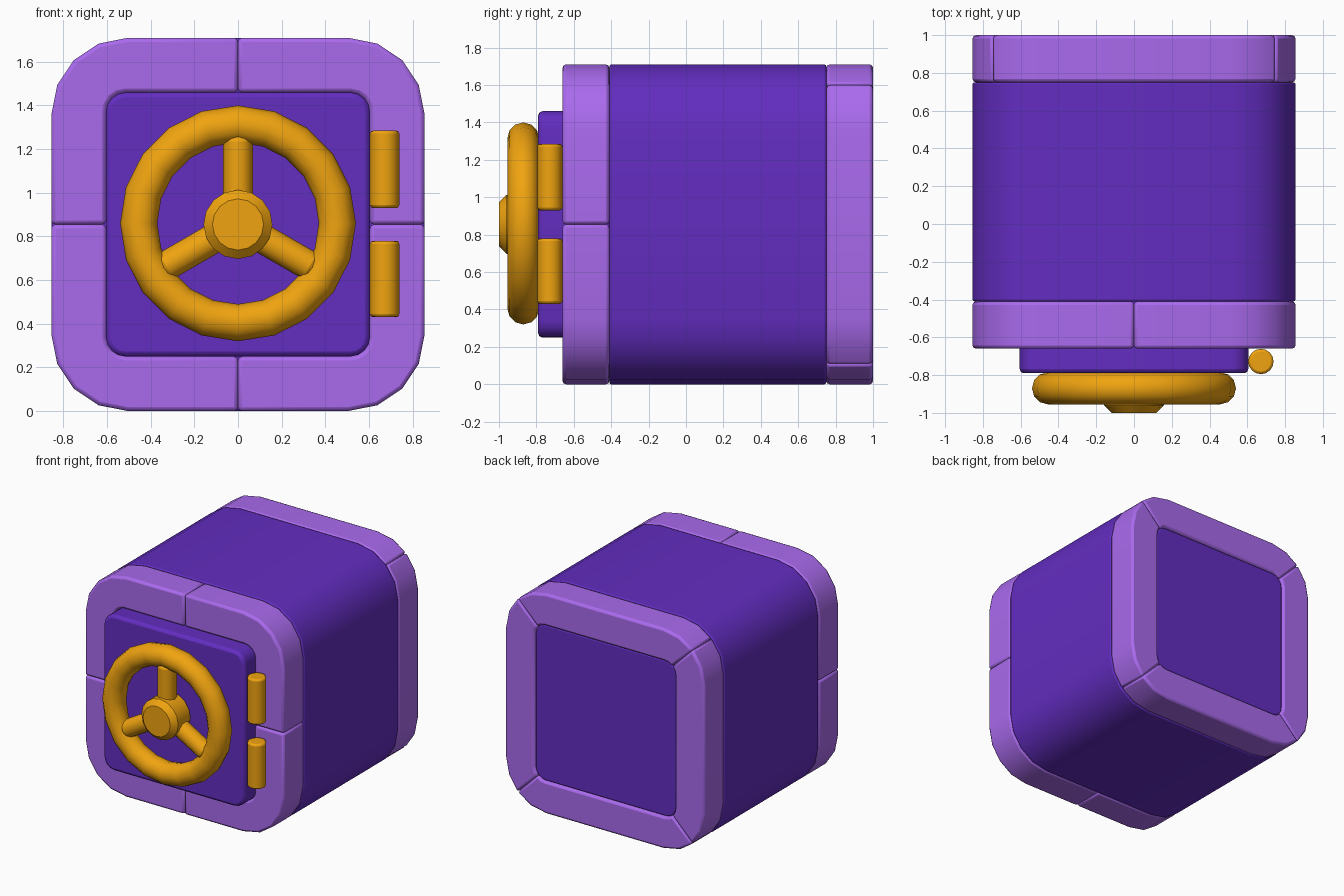
import bpy, bmesh, math
from mathutils import Vector

if "Cube" in bpy.data.objects:
    bpy.data.objects.remove(bpy.data.objects["Cube"])

H, R = 0.855, 0.35        # half size and corner radius of the safe
DH, DR = 0.605, 0.09      # half size and corner radius of door opening
CZ = 0.855                # centre height


def material(name, rgb):
    m = bpy.data.materials.new(name)
    m.diffuse_color = (*rgb, 1)
    m.use_nodes = True
    m.node_tree.nodes["Principled BSDF"].inputs["Base Color"].default_value = m.diffuse_color
    return m


DARK = material("dark_purple", (0.125, 0.026, 0.53))
LIGHT = material("light_purple", (0.40, 0.145, 0.85))
GOLD = material("gold", (0.87, 0.37, 0.005))


def finish(ob, mat, bevel=0.0, segments=2):
    ob.data.materials.append(mat)
    if bevel:
        b = ob.modifiers.new("bevel", 'BEVEL')
        b.width, b.segments = bevel, segments
        b.limit_method, b.angle_limit = 'ANGLE', math.radians(40)
    bpy.ops.object.select_all(action='DESELECT')
    bpy.context.view_layer.objects.active = ob
    ob.select_set(True)
    bpy.ops.object.shade_smooth_by_angle(angle=math.radians(35))
    return ob


def corner(h, r, a0, a1, n):
    """Arc of the upper right corner of a rounded square."""
    out = []
    for i in range(n + 1):
        a = math.radians(a0 + (a1 - a0) * i / n)
        out.append((h - r + r * math.cos(a), h - r + r * math.sin(a)))
    return out


def turn(pts, k):
    for _ in range(k % 4):
        pts = [(-z, x) for x, z in pts]
    return pts


def rounded_square(h, r):
    return [p for k in range(4) for p in turn(corner(h, r, 0, 90, 4), k)]


def prism(name, pts, y0, y1, mat, bevel):
    """Extrude an x-z outline from y0 to y1."""
    bm = bmesh.new()
    face = bm.faces.new([bm.verts.new((x, y0, z + CZ)) for x, z in pts])
    ext = bmesh.ops.extrude_face_region(bm, geom=[face], use_keep_orig=True)
    moved = [v for v in ext["geom"] if isinstance(v, bmesh.types.BMVert)]
    bmesh.ops.translate(bm, verts=moved, vec=(0, y1 - y0, 0))
    bmesh.ops.recalc_face_normals(bm, faces=bm.faces)
    me = bpy.data.meshes.new(name)
    bm.to_mesh(me)
    bm.free()
    ob = bpy.data.objects.new(name, me)
    bpy.context.collection.objects.link(ob)
    return finish(ob, mat, bevel)


def rod(name, a, b, radius, sides, mat, bevel, segments=2):
    a, b = Vector(a), Vector(b)
    bpy.ops.mesh.primitive_cylinder_add(
        vertices=sides, radius=radius, depth=(b - a).length, location=(a + b) / 2,
        rotation=(b - a).to_track_quat('Z', 'Y').to_euler())
    ob = bpy.context.object
    ob.name = name
    return finish(ob, mat, bevel, segments)


# Main box, recessed back panel and door
prism("body", rounded_square(H, R), -0.41, 0.75, DARK, 0.01)
prism("back_panel", rounded_square(DH, DR), 0.70, 0.985, DARK, 0.01)
prism("door", rounded_square(DH, DR), -0.79, -0.40, DARK, 0.022)

# Front frame: four corner pieces meeting at the side middles
quarter = ([(H, 0)] + corner(H, R, 0, 90, 4) + [(0, H), (0, DH)]
           + corner(DH, DR, 90, 0, 4) + [(DH, 0)])
# Back frame: four mitred bars meeting at the corners
half_out, half_in = corner(H, R, 45, 90, 2), corner(DH, DR, 90, 45, 2)
mitred = (half_out + [(-x, z) for x, z in reversed(half_out)]
          + [(-x, z) for x, z in reversed(half_in)] + half_in)
for k in range(4):
    prism(f"front_frame_{k + 1}", turn(quarter, k), -0.66, -0.41, LIGHT, 0.018)
    prism(f"back_frame_{k + 1}", turn(mitred, k), 0.75, 1.0, LIGHT, 0.018)

# Hinge barrels
for name, z0, z1 in (("upper_hinge", 0.93, 1.285), ("lower_hinge", 0.43, 0.78)):
    rod(name, (0.672, -0.728, z0), (0.672, -0.728, z1), 0.067, 16, GOLD, 0.014)

# Hand wheel: rim, hub and three spokes
WY = -0.87
bpy.ops.mesh.primitive_torus_add(
    major_segments=20, minor_segments=12, major_radius=0.455, minor_radius=0.085,
    location=(0, WY, CZ + 0.005), rotation=(math.pi / 2, 0, 0))
rim = bpy.context.object
rim.name = "wheel_rim"
finish(rim, GOLD)
hub = rod("wheel_hub", (0, -0.77, CZ), (0, -1.0, CZ), 0.158, 16, GOLD, 0.04, 1)
for i in range(3):
    a = math.radians(90 + 120 * i)
    tip = (0.41 * math.cos(a), WY, CZ + 0.41 * math.sin(a))
    rod(f"wheel_spoke_{i + 1}", (0, WY, CZ), tip, 0.068, 12, GOLD, 0.03)
